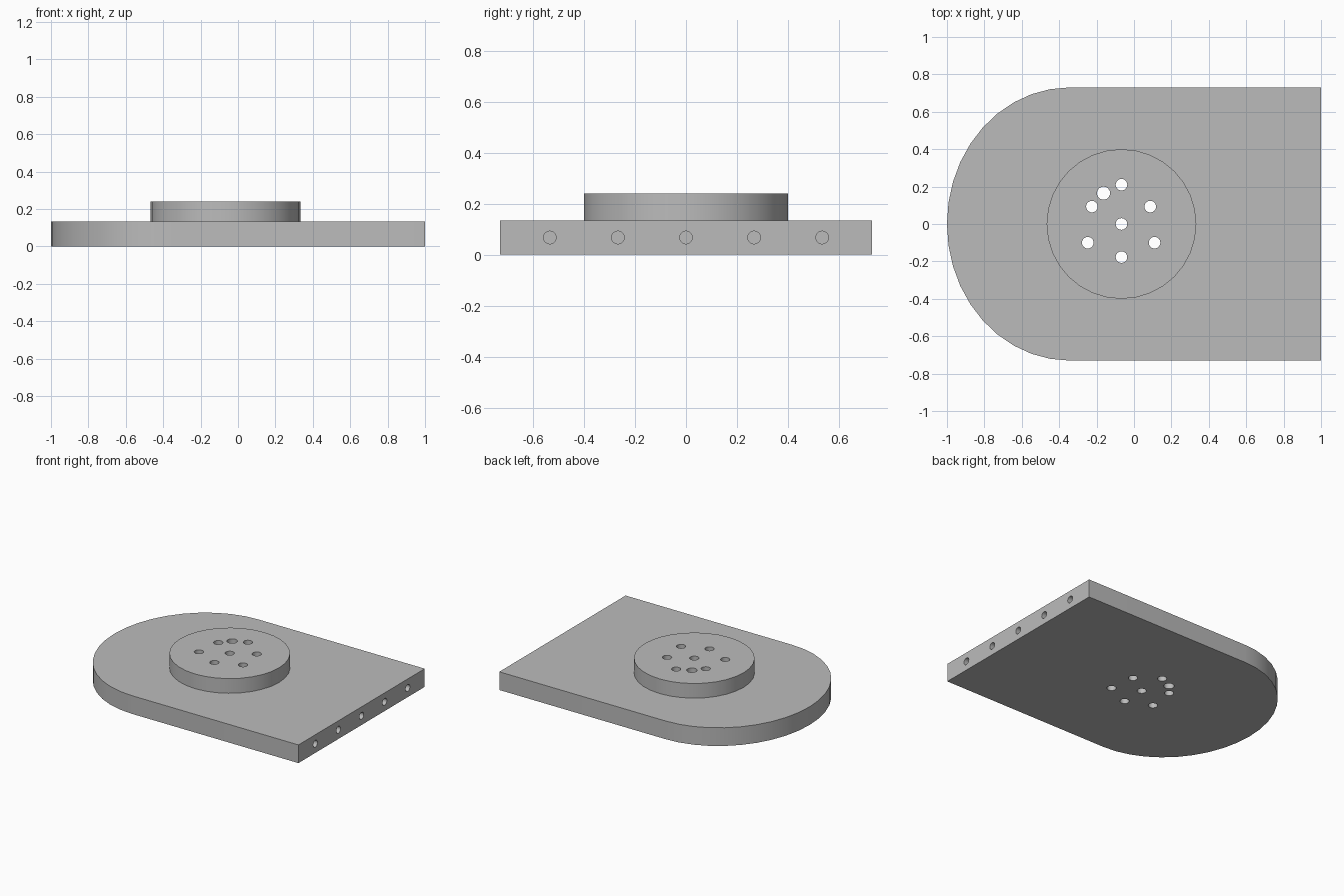
import bpy, bmesh, math
from mathutils import Matrix, Vector

cube = bpy.data.objects.get("Cube")
if cube:
    bpy.data.objects.remove(cube, do_unlink=True)

grey = bpy.data.materials.new("plain_grey")
grey.use_nodes = True
colour = (0.5, 0.5, 0.5, 1)
grey.diffuse_color = colour
grey.node_tree.nodes["Principled BSDF"].inputs["Base Color"].default_value = colour

PLATE_TOP, DISC_TOP = 0.133, 0.24
DISC_X = -0.067


def add_object(name, bm):
    mesh = bpy.data.meshes.new(name)
    bmesh.ops.recalc_face_normals(bm, faces=bm.faces)
    bm.to_mesh(mesh)
    bm.free()
    mesh.materials.append(grey)
    obj = bpy.data.objects.new(name, mesh)
    bpy.context.collection.objects.link(obj)
    return obj


def prism(name, outline, z0, z1):
    bm = bmesh.new()
    face = bm.faces.new([bm.verts.new((x, y, z0)) for x, y in outline])
    top = bmesh.ops.extrude_face_region(bm, geom=[face])
    verts = [v for v in top["geom"] if isinstance(v, bmesh.types.BMVert)]
    bmesh.ops.translate(bm, verts=verts, vec=(0, 0, z1 - z0))
    return add_object(name, bm)


def ring(cx, rx, ry, angles):
    return [(cx + rx * math.cos(math.radians(a)), ry * math.sin(math.radians(a)))
            for a in angles]


def cutters(name, holes, depth, turn=Matrix()):
    bm = bmesh.new()
    for centre, radius in holes:
        bmesh.ops.create_cone(bm, cap_ends=True, segments=24, radius1=radius,
                              radius2=radius, depth=depth,
                              matrix=Matrix.Translation(Vector(centre)) @ turn)
    obj = add_object(name, bm)
    obj.hide_render = True
    return obj


def cut(obj, cutter):
    mod = obj.modifiers.new("holes", "BOOLEAN")
    mod.operation = "DIFFERENCE"
    mod.solver = "EXACT"
    mod.object = cutter


# Base plate with one rounded end
outline = [(1, -0.73), (1, 0.73)] + ring(-0.345, 0.655, 0.73, range(90, 271, 9))
plate = prism("base_plate", outline, 0, PLATE_TOP)

# Raised round boss
disc = prism("round_boss", ring(DISC_X, 0.4, 0.4, [i * 11.25 for i in range(32)]),
             PLATE_TOP, DISC_TOP)

# Holes through the boss and plate
spots = [(-0.067, 0.21), (-0.225, 0.093), (0.087, 0.093), (-0.067, 0),
         (-0.247, -0.1), (0.11, -0.1), (-0.067, -0.177)]
holes = [((x, y, 0.1), 0.031) for x, y in spots] + [((-0.163, 0.165, 0.1), 0.035)]
through = cutters("through_hole_cutter", holes, 1)

# Row of blind holes in the square end
side = [((1, i * 0.267, 0.067), 0.025) for i in range(-2, 3)]
blind = cutters("side_hole_cutter", side, 0.4, Matrix.Rotation(math.pi / 2, 4, "Y"))

cut(plate, through)
cut(plate, blind)
cut(disc, through)

# Bake the cuts, remove the cutters and smooth the round walls
graph = bpy.context.evaluated_depsgraph_get()
for obj in (plate, disc):
    baked = bpy.data.meshes.new_from_object(obj.evaluated_get(graph))
    obj.modifiers.clear()
    obj.data = baked
for obj in (through, blind):
    bpy.data.objects.remove(obj, do_unlink=True)
bpy.ops.object.select_all(action="DESELECT")
for obj in (plate, disc):
    obj.select_set(True)
bpy.context.view_layer.objects.active = plate
bpy.ops.object.shade_smooth_by_angle(angle=math.radians(30))
